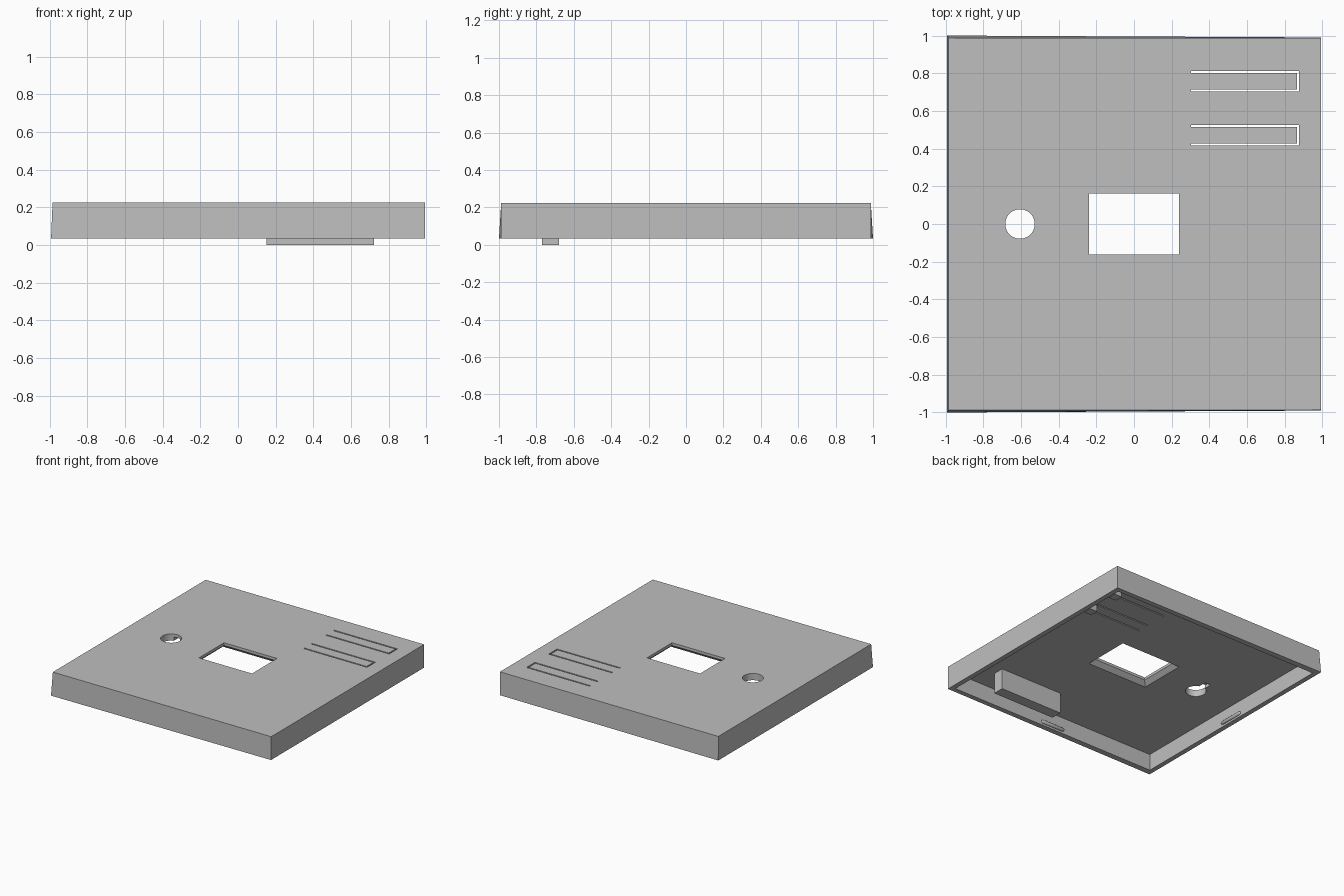
import bpy, bmesh, math

if "Cube" in bpy.data.objects:
    bpy.data.objects.remove(bpy.data.objects["Cube"])

grey = bpy.data.materials.new("plain grey")
grey.diffuse_color = (0.52, 0.52, 0.52, 1)
grey.use_nodes = True
grey.node_tree.nodes["Principled BSDF"].inputs["Base Color"].default_value = grey.diffuse_color

TOP, CEIL, RIM = 0.225, 0.17, 0.035   # outer top, inner ceiling, lower rim
T = 0.04                              # wall thickness


def make(name, bm):
    bmesh.ops.recalc_face_normals(bm, faces=bm.faces)
    me = bpy.data.meshes.new(name)
    bm.to_mesh(me)
    bm.free()
    ob = bpy.data.objects.new(name, me)
    bpy.context.collection.objects.link(ob)
    me.materials.append(grey)
    return ob


def loft(name, rings):
    """Solid through a stack of closed rings with equal point counts."""
    bm = bmesh.new()
    vs = [[bm.verts.new(p) for p in r] for r in rings]
    n = len(vs[0])
    for a, b in zip(vs, vs[1:]):
        for i in range(n):
            j = (i + 1) % n
            bm.faces.new((a[i], a[j], b[j], b[i]))
    bm.faces.new(vs[0])
    bm.faces.new(vs[-1])
    return make(name, bm)


def rect(x0, x1, y0, y1, z):
    return [(x0, y0, z), (x1, y0, z), (x1, y1, z), (x0, y1, z)]


def box(name, x0, x1, y0, y1, z0, z1):
    return loft(name, [rect(x0, x1, y0, y1, z) for z in (z0, z1)])


def circle(cx, cy, r, z, n=48):
    return [(cx + r * math.cos(2 * math.pi * i / n),
             cy + r * math.sin(2 * math.pi * i / n), z) for i in range(n)]


# Outer cover: walls flare slightly towards the left end
cover = loft("cover", [
    [(-0.992, -1, RIM), (0.992, -0.99, RIM), (0.992, 0.99, RIM), (-0.992, 1, RIM)],
    rect(-0.984, 0.992, -0.988, 0.988, TOP)])

# Cutters: cavity, flared window, round hole with hidden keyhole pocket
cutters = [
    box("cavity", -0.992 + T, 0.992 - T, -0.99 + T, 0.99 - T, -0.1, CEIL),
    loft("window", [rect(-0.277, 0.277, -0.2, 0.2, CEIL - 0.002),
                    rect(-0.24, 0.24, -0.162, 0.162, CEIL + 0.033),
                    rect(-0.24, 0.24, -0.162, 0.162, 0.3)]),
    loft("hang_hole", [circle(-0.605, 0, 0.078, z) for z in (0.1, 0.3)]),
    box("key_pocket", -0.632, -0.578, 0, 0.14, 0.1, 0.2),
]
# U-shaped slits freeing two spring tongues
for y in (0.703, 0.417):
    cutters += [box("slit", 0.302, 0.875, y, y + 0.011, 0.1, 0.3),
                box("slit", 0.302, 0.875, y + 0.098, y + 0.109, 0.1, 0.3),
                box("slit", 0.864, 0.875, y + 0.002, y + 0.107, 0.1, 0.3)]

for c in cutters:
    c.hide_render = True
    m = cover.modifiers.new(c.name, 'BOOLEAN')
    m.operation, m.solver, m.object = 'DIFFERENCE', 'EXACT', c

# Bake the cuts and discard the cutters
dg = bpy.context.evaluated_depsgraph_get()
cut = bpy.data.meshes.new_from_object(cover.evaluated_get(dg))
cover.modifiers.clear()
cover.data = cut
for c in cutters:
    bpy.data.objects.remove(c)

# Support block standing down from the ceiling
box("support_block", 0.152, 0.722, -0.77, -0.678, 0, CEIL + 0.005)

# Button posts under the spring tongues
for i, y in enumerate((0.757, 0.471)):
    box(f"button_post_{i + 1}", 0.785, 0.855, y - 0.035, y + 0.035, CEIL - 0.05, CEIL + 0.005)


# Rounded snap ribs in the middle of each inner wall
def rib(name, x, y, along_x):
    prof = [(-0.11, 0.002), (-0.105, 0.011), (-0.095, 0.015),
            (0.095, 0.015), (0.105, 0.011), (0.11, 0.002)]
    rings = []
    for d, r in prof:
        ring = []
        for i in range(12):
            a = 2 * math.pi * i / 12
            u, w = r * math.cos(a), r * math.sin(a)
            ring.append((x + d, y + u, 0.066 + w) if along_x else (x + u, y + d, 0.066 + w))
        rings.append(ring)
    ob = loft(name, rings)
    for p in ob.data.polygons:
        p.use_smooth = len(p.vertices) == 4


for s, n in ((-1, "near"), (1, "far")):
    rib(f"snap_rib_y_{n}", 0, s * (0.99 - T), True)
    rib(f"snap_rib_x_{n}", s * (0.992 - T), 0, False)
